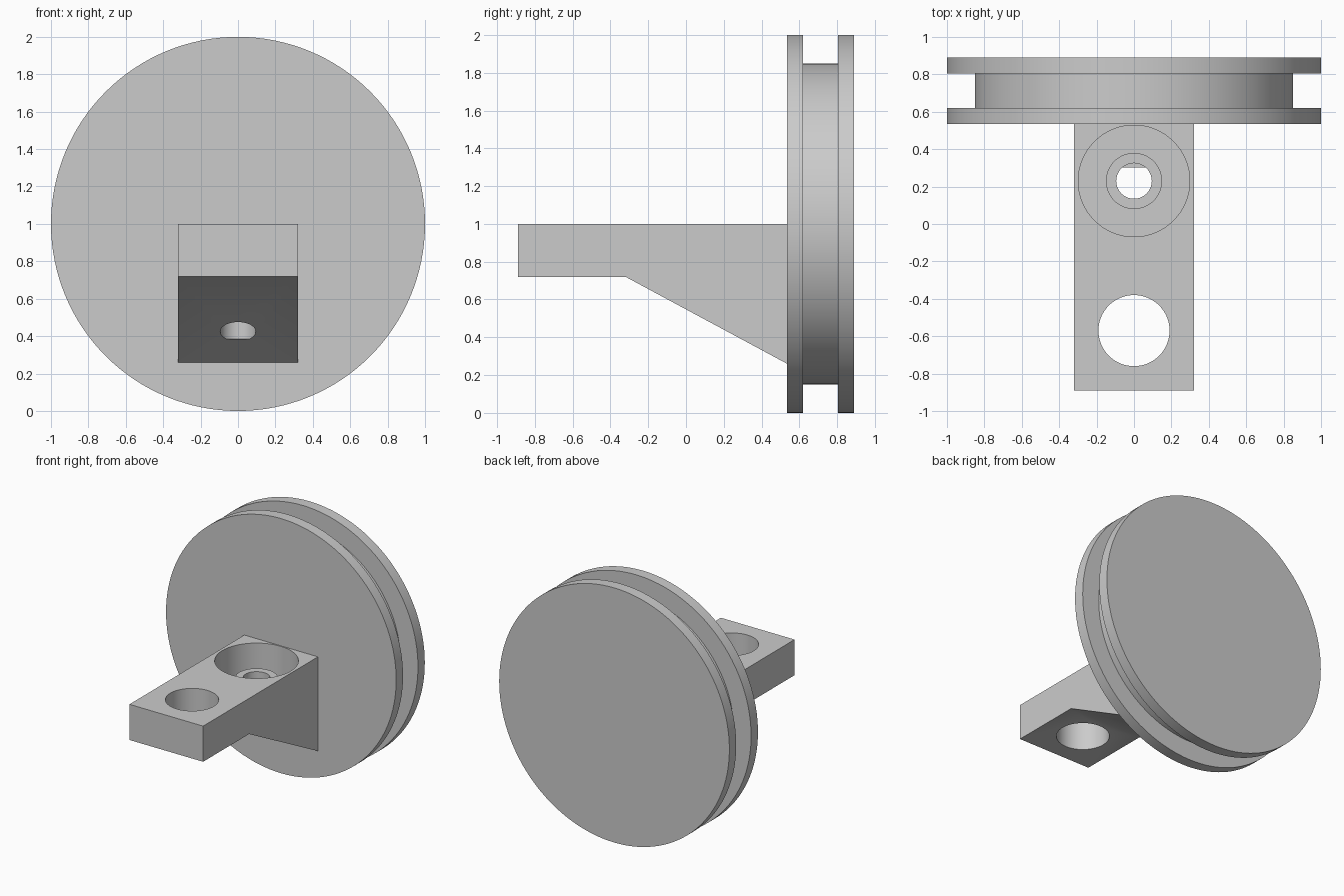
import bpy, bmesh, math
from mathutils import Matrix

cube = bpy.data.objects.get("Cube")
if cube:
    bpy.data.objects.remove(cube, do_unlink=True)

grey = bpy.data.materials.new("plain grey")
grey.use_nodes = True
colour = (0.6, 0.6, 0.6, 1)
grey.diffuse_color = colour
grey.node_tree.nodes["Principled BSDF"].inputs["Base Color"].default_value = colour


def finish(bm, name):
    bmesh.ops.recalc_face_normals(bm, faces=bm.faces)
    mesh = bpy.data.meshes.new(name)
    bm.to_mesh(mesh)
    bm.free()
    obj = bpy.data.objects.new(name, mesh)
    bpy.context.collection.objects.link(obj)
    mesh.materials.append(grey)
    return obj


def lathe(name, profile, matrix, steps=96):
    """Spin an (radius, height) profile about z, then place it."""
    bm = bmesh.new()
    verts = [bm.verts.new((r, 0, z)) for r, z in profile]
    edges = [bm.edges.new(pair) for pair in zip(verts, verts[1:])]
    bmesh.ops.spin(bm, geom=verts + edges, axis=(0, 0, 1), cent=(0, 0, 0),
                   angle=math.tau, steps=steps)
    bmesh.ops.remove_doubles(bm, verts=bm.verts, dist=1e-5)
    # Close the flat ends
    bmesh.ops.holes_fill(bm, edges=[e for e in bm.edges if e.is_boundary], sides=0)
    bm.transform(matrix)
    return finish(bm, name)


def smooth(obj):
    bpy.ops.object.select_all(action='DESELECT')
    obj.select_set(True)
    bpy.context.view_layer.objects.active = obj
    bpy.ops.object.shade_smooth_by_angle(angle=math.radians(30))


# Grooved wheel
R, GROOVE = 1.0, 0.85
wheel = lathe("grooved_wheel",
              [(R, 0.535), (R, 0.62), (GROOVE, 0.62),
               (GROOVE, 0.805), (R, 0.805), (R, 0.89)],
              Matrix.Translation((0, 0, 1)) @ Matrix.Rotation(-math.pi / 2, 4, 'X'),
              steps=128)

# Bracket with sloped underside
bm = bmesh.new()
side = [(-0.89, 0.72), (-0.32, 0.72), (0.535, 0.26), (0.535, 1), (-0.89, 1)]
face = bm.faces.new([bm.verts.new((-0.32, y, z)) for y, z in side])
out = bmesh.ops.extrude_face_region(bm, geom=[face])["geom"]
bmesh.ops.translate(bm, vec=(0.64, 0, 0),
                    verts=[v for v in out if isinstance(v, bmesh.types.BMVert)])
bracket = finish(bm, "bracket")

# Cutters: front through hole, and recess around a hollow central boss
BORE_Y, FLOOR, BOSS_TOP, PILOT_END = 0.23, 0.65, 0.87, 0.385
cutters = [
    lathe("through_hole_cutter", [(0.19, 0.5), (0.19, 1.2)],
          Matrix.Translation((0, -0.57, 0))),
    lathe("recess_cutter",
          [(0.095, PILOT_END), (0.095, BOSS_TOP), (0.15, BOSS_TOP),
           (0.15, FLOOR), (0.298, FLOOR), (0.298, 1.2)],
          Matrix.Translation((0, BORE_Y, 0))),
]
bpy.context.view_layer.objects.active = bracket
for cutter in cutters:
    mod = bracket.modifiers.new("cut", 'BOOLEAN')
    mod.operation = 'DIFFERENCE'
    mod.solver = 'EXACT'
    mod.object = cutter
    bpy.ops.object.modifier_apply(modifier=mod.name)
    bpy.data.objects.remove(cutter, do_unlink=True)

for part in (wheel, bracket):
    smooth(part)
